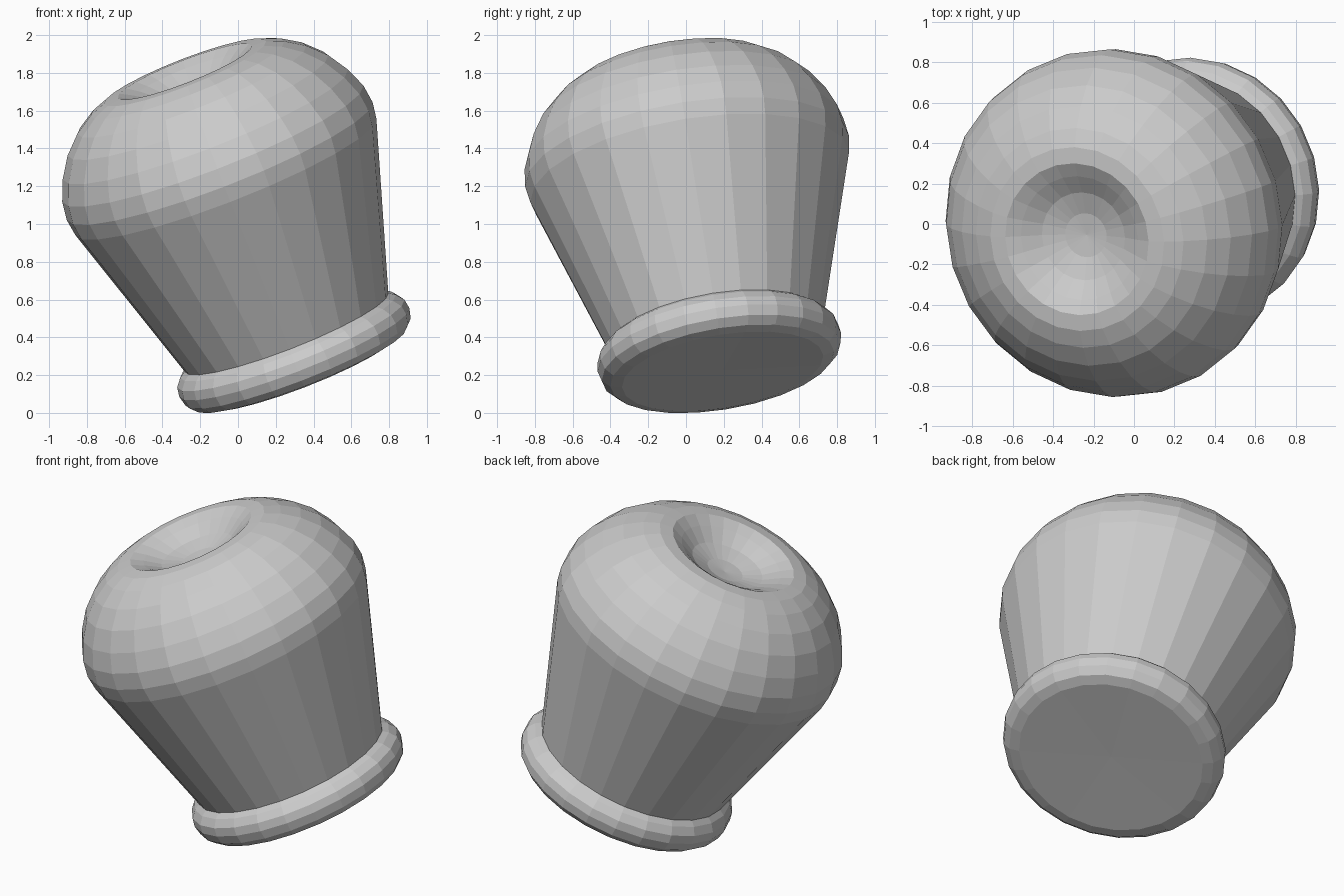
import bpy, bmesh
from math import cos, sin, pi
from mathutils import Vector

if "Cube" in bpy.data.objects:
    bpy.data.objects.remove(bpy.data.objects["Cube"])

SIDES = 24
AXIS = Vector((-0.359, -0.156, 0.92)).normalized()
ORIGIN = Vector((0.305, 0.18, 0.325))
TILT = Vector((0, 0, 1)).rotation_difference(AXIS)


def lathe(name, profile):
    """Spin (radius, height) points about the tilted axis; radius 0 makes a pole."""
    bm = bmesh.new()
    rings = []
    for r, h in profile:
        count = SIDES if r > 0 else 1
        rings.append([bm.verts.new(ORIGIN + TILT @ Vector((
            r * cos(2 * pi * i / SIDES), r * sin(2 * pi * i / SIDES), h)))
            for i in range(count)])
    for a, b in zip(rings, rings[1:]):
        for i in range(SIDES):
            j = (i + 1) % SIDES
            corners = [a[i % len(a)], a[j % len(a)], b[j % len(b)], b[i % len(b)]]
            bm.faces.new(list(dict.fromkeys(corners)))
    mesh = bpy.data.meshes.new(name)
    bm.to_mesh(mesh)
    bm.free()
    obj = bpy.data.objects.new(name, mesh)
    bpy.context.collection.objects.link(obj)
    return obj


# Rounded foot ring with a flat underside
foot = lathe("foot_ring", [
    (0, -0.085), (0.54, -0.09), (0.60, -0.075), (0.64, -0.035), (0.653, 0.02),
    (0.645, 0.07), (0.612, 0.112), (0.578, 0.135)])

# Flaring body, domed shoulder and dented top
body = lathe("body", [
    (0.578, 0.135), (0.855, 1.03), (0.868, 1.12), (0.855, 1.22), (0.81, 1.33),
    (0.74, 1.44), (0.65, 1.53), (0.55, 1.595), (0.46, 1.63), (0.38, 1.635),
    (0.31, 1.60), (0.22, 1.545), (0.11, 1.51), (0, 1.50)])

# Rest the model on the ground
parts = (foot, body)
low = min(v.co.z for o in parts for v in o.data.vertices)
for o in parts:
    for v in o.data.vertices:
        v.co.z -= low
